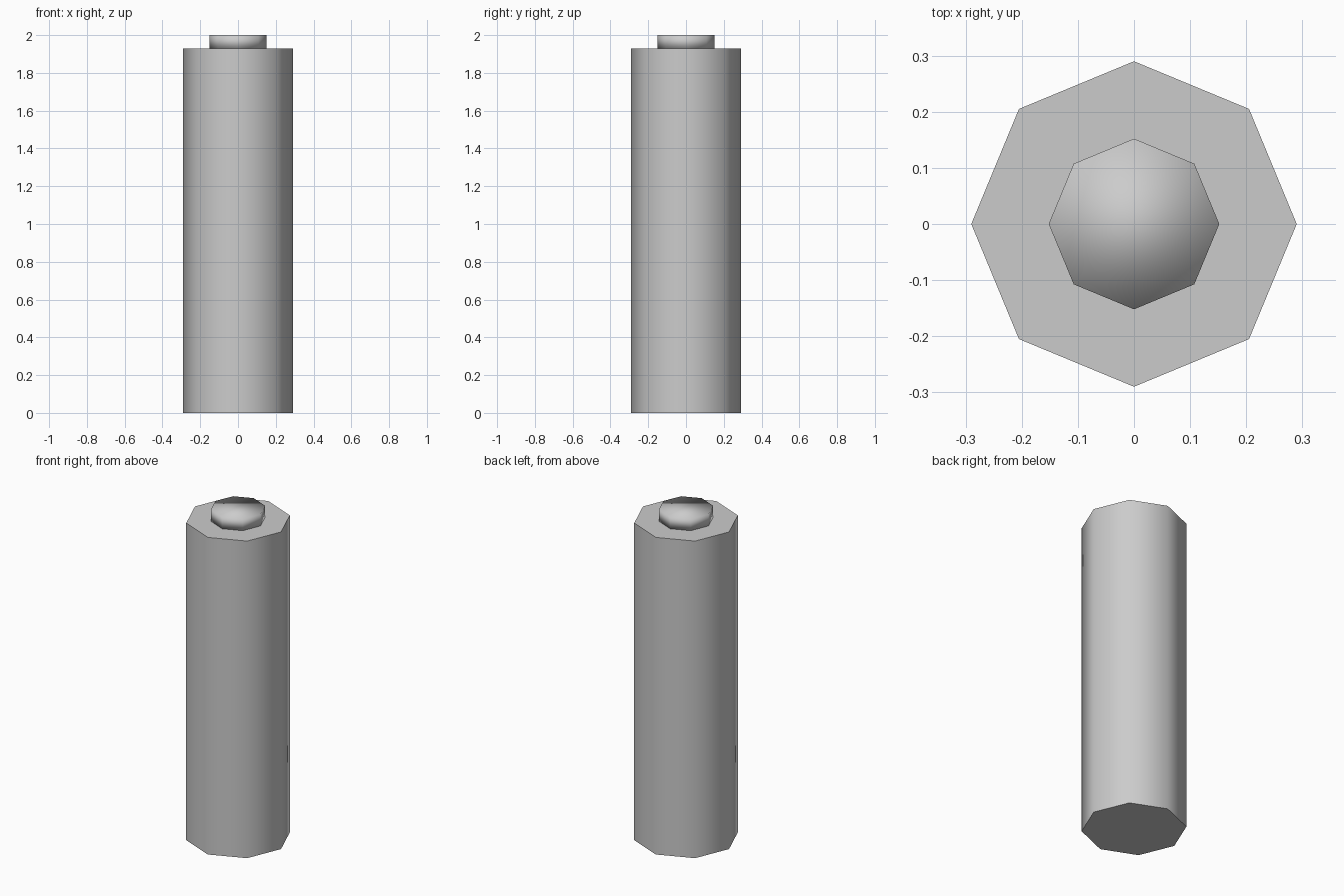
import bpy
import math

cube = bpy.data.objects.get("Cube")
if cube:
    bpy.data.objects.remove(cube, do_unlink=True)

# Single grey finish
grey = bpy.data.materials.new("plain_grey")
grey.use_nodes = True
colour = (0.6, 0.6, 0.6, 1.0)
grey.diffuse_color = colour
grey.node_tree.nodes["Principled BSDF"].inputs["Base Color"].default_value = colour


def octagon_prism(name, radius, bottom, top):
    """Eight-sided upright prism with corners on the x and y axes."""
    bpy.ops.mesh.primitive_cylinder_add(
        vertices=8, radius=radius, depth=top - bottom,
        location=(0, 0, (bottom + top) / 2))
    obj = bpy.context.object
    obj.name = name
    obj.data.materials.append(grey)
    return obj


# Battery-like body: rounded sides, crisp flat ends
body = octagon_prism("body", 0.29, 0, 1.93)
bpy.ops.object.shade_smooth_by_angle(angle=math.radians(60))

# Contact button on top: soft shading over its rim
button = octagon_prism("top_button", 0.152, 1.93, 2.0)
bpy.ops.object.shade_smooth()
